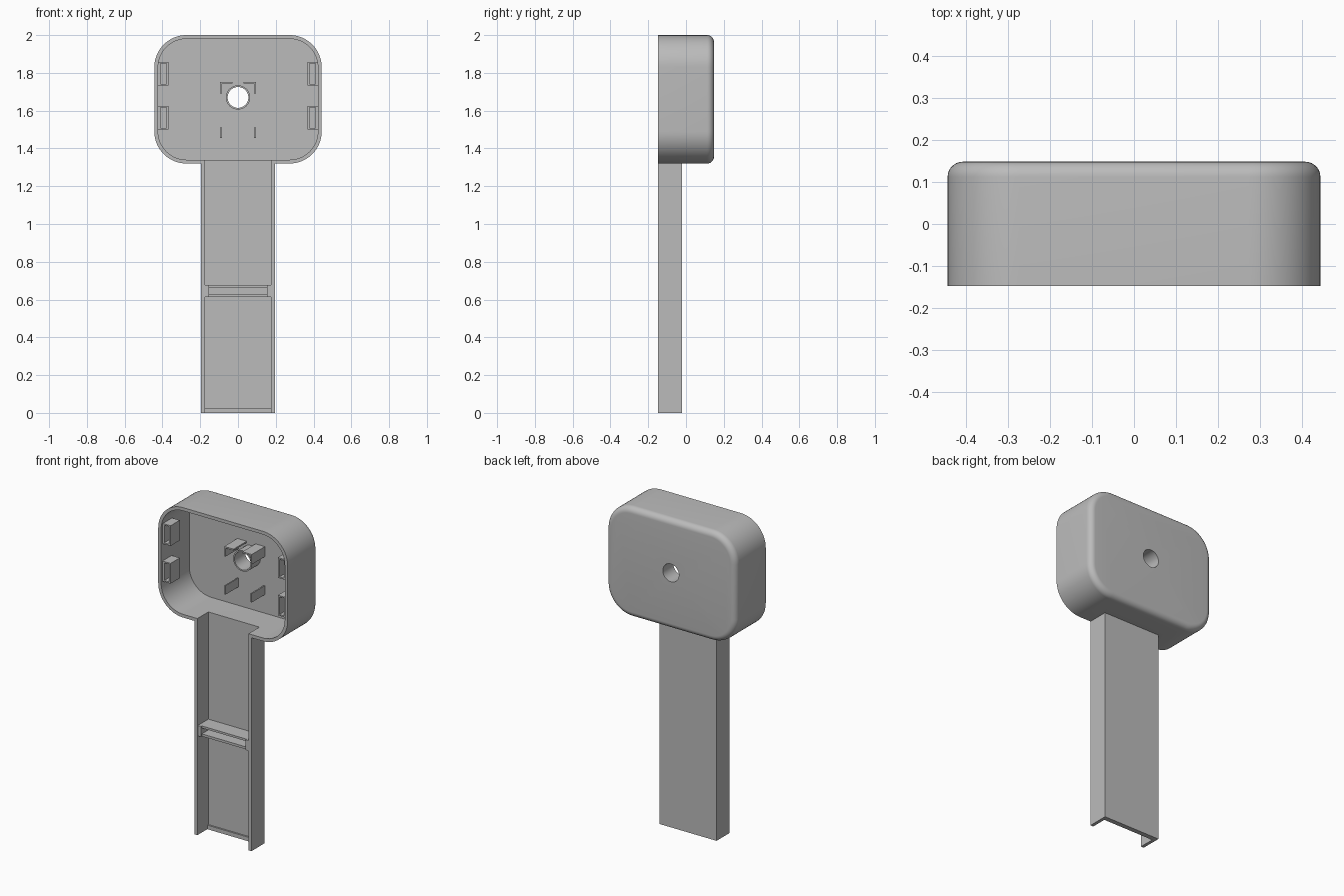
import bpy, bmesh, math
from mathutils import Matrix

if "Cube" in bpy.data.objects:
    bpy.data.objects.remove(bpy.data.objects["Cube"], do_unlink=True)

GREY = (0.5, 0.5, 0.5, 1)
plastic = bpy.data.materials.new("grey plastic")
plastic.use_nodes = True
plastic.diffuse_color = GREY
plastic.node_tree.nodes["Principled BSDF"].inputs["Base Color"].default_value = GREY

FRONT, BACK = -0.147, 0.148
FLOOR = 0.128          # inner face of the head's back
HEAD_Z = 1.66          # head centre height
HOLE_Z = 1.67
WALL = 0.02


def finish(name, bm):
    bmesh.ops.recalc_face_normals(bm, faces=bm.faces)
    mesh = bpy.data.meshes.new(name)
    bm.to_mesh(mesh)
    bm.free()
    mesh.materials.append(plastic)
    obj = bpy.data.objects.new(name, mesh)
    bpy.context.collection.objects.link(obj)
    return obj


def box(name, x, y, z):
    bm = bmesh.new()
    bmesh.ops.create_cube(bm, size=1)
    for v in bm.verts:
        v.co = [(r[0] + r[1]) / 2 + c * (r[1] - r[0]) for r, c in zip((x, y, z), v.co)]
    return finish(name, bm)


def mirrored(x, side):
    return sorted(side * c for c in x)


def cylinder(name, radius, y0, y1):
    bm = bmesh.new()
    turn = Matrix.Translation((0, (y0 + y1) / 2, HOLE_Z)) @ Matrix.Rotation(math.pi / 2, 4, 'X')
    bmesh.ops.create_cone(bm, cap_ends=True, segments=48, radius1=radius,
                          radius2=radius, depth=y1 - y0, matrix=turn)
    return finish(name, bm)


def rounded_block(name, half_x, half_z, radius, sections):
    """Loft rounded rectangles, each section being (y, inset)."""
    bm = bmesh.new()
    rings = []
    steps = 16
    for y, inset in sections:
        ring = []
        r = radius - inset
        for q, (sx, sz) in enumerate(((1, 1), (-1, 1), (-1, -1), (1, -1))):
            for i in range(steps + 1):
                a = (q + i / steps) * math.pi / 2
                ring.append(bm.verts.new((sx * (half_x - radius) + r * math.cos(a), y,
                                          HEAD_Z + sz * (half_z - radius) + r * math.sin(a))))
        rings.append(ring)
    n = len(rings[0])
    for a, b in zip(rings, rings[1:]):
        for i in range(n):
            bm.faces.new((a[i], a[(i + 1) % n], b[(i + 1) % n], b[i]))
    bm.faces.new(rings[0])
    bm.faces.new(rings[-1])
    return finish(name, bm)


def combine(obj, other, operation):
    mod = obj.modifiers.new("cut", 'BOOLEAN')
    mod.operation, mod.solver, mod.object = operation, 'EXACT', other
    bpy.ops.object.select_all(action='DESELECT')
    bpy.context.view_layer.objects.active = obj
    obj.select_set(True)
    bpy.ops.object.modifier_apply(modifier=mod.name)
    bpy.data.objects.remove(other, do_unlink=True)


# Head shell: filleted back edge, hollowed from the front
FILLET = 0.036
arc = [i / 8 * math.pi / 2 for i in range(9)]
sections = [(FRONT, 0)] + [(BACK - FILLET + FILLET * math.sin(a), FILLET * (1 - math.cos(a)))
                           for a in arc]
shell = rounded_block("head_and_handle_shell", 0.443, 0.34, 0.17, sections)
hollow = rounded_block("hollow", 0.443 - WALL, 0.34 - WALL, 0.17 - WALL, [(-0.3, 0), (FLOOR, 0)])

# Handle joins the shell before the hollow and channel are cut
combine(shell, box("handle", (-0.195, 0.195), (FRONT, -0.02), (0, 1.33)), 'UNION')
combine(shell, hollow, 'DIFFERENCE')
combine(shell, box("channel", (-0.175, 0.175), (-0.3, -0.04), (-0.1, 1.4)), 'DIFFERENCE')
combine(shell, cylinder("hole", 0.055, 0, 0.3), 'DIFFERENCE')

# Tube around the hole
tube = cylinder("hole_tube", 0.064, 0.044, FLOOR + 0.005)
combine(tube, cylinder("tube_bore", 0.055, -0.1, 0.3), 'DIFFERENCE')
smooth = [shell, tube]

# Slotted holder across the handle
for name, z in (("upper", (0.664, 0.677)), ("lower", (0.613, 0.628))):
    box(name + "_cross_rib", (-0.177, 0.177), (FRONT + 0.012, -0.038), z)

# Lip at the open end of the handle
box("end_lip", (-0.177, 0.177), (-0.05, -0.038), (0, 0.025))

for side, label in ((1, "left"), (-1, "right")):
    box(label + "_slot_cheek", mirrored((0.153, 0.177), side), (FRONT + 0.004, -0.038),
        (0.613, 0.677))
    # Corner bracket and lower tab standing on the head floor
    box(label + "_bracket_top", mirrored((0.03, 0.094), side), (0, FLOOR + 0.005), (1.743, 1.752))
    box(label + "_bracket_side", mirrored((0.086, 0.094), side), (0, FLOOR + 0.005), (1.69, 1.752))
    box(label + "_lower_tab", mirrored((0.086, 0.094), side), (0, FLOOR + 0.005), (1.455, 1.51))
    # Open-fronted pockets on the side walls
    for level, z in (("upper", (1.733, 1.858)), ("lower", (1.5, 1.625))):
        pocket = box(f"{label}_{level}_pocket", mirrored((0.367, 0.428), side), (-0.135, -0.045), z)
        combine(pocket, box("pocket_cut", mirrored((0.378, 0.41), side), (-0.3, -0.055),
                            (z[0] + 0.008, z[1] - 0.008)), 'DIFFERENCE')

# Smooth the curved parts, keep edges sharp
bpy.ops.object.select_all(action='DESELECT')
for obj in smooth:
    obj.select_set(True)
bpy.context.view_layer.objects.active = shell
bpy.ops.object.shade_smooth_by_angle(angle=math.radians(35))
